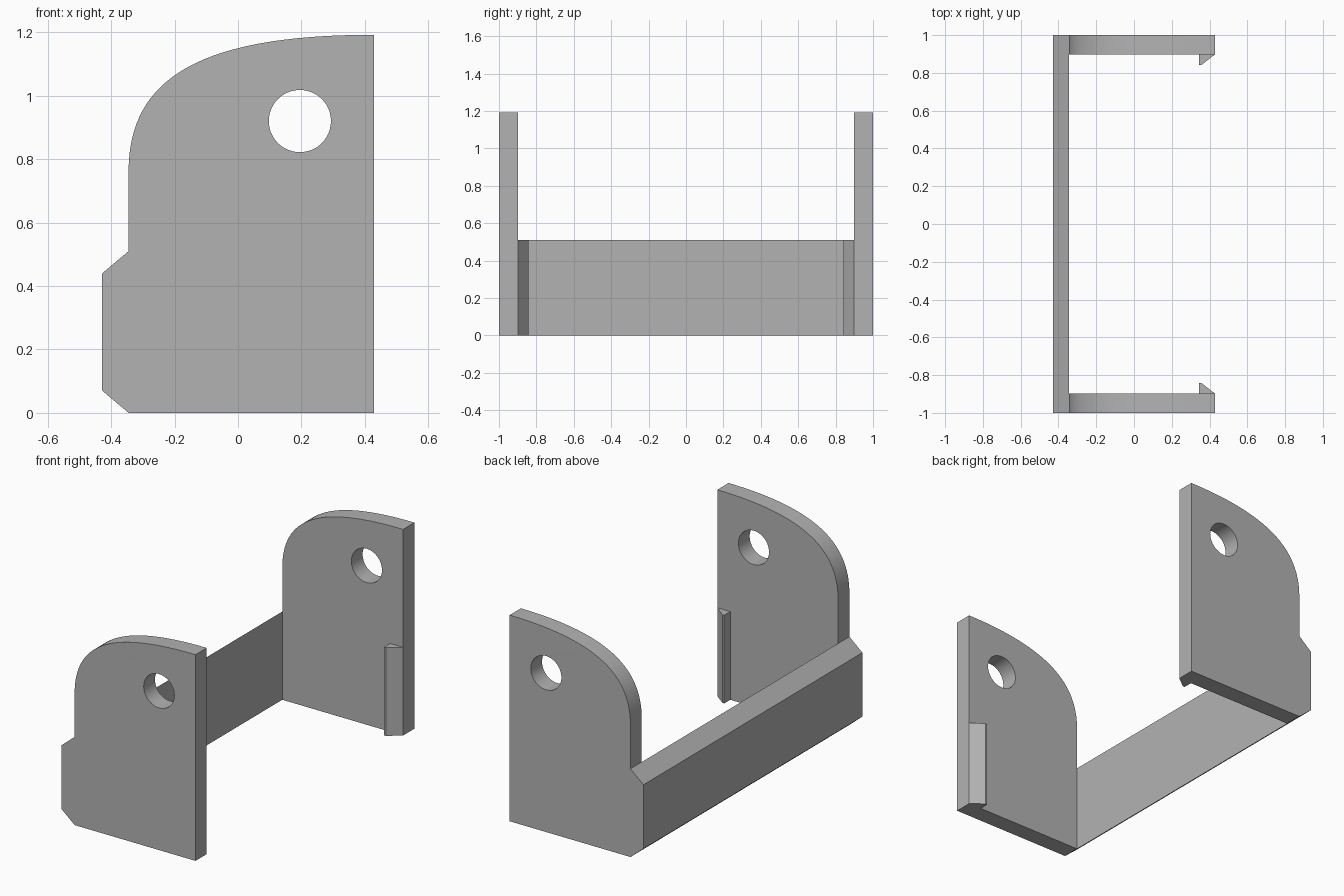
import bpy
import bmesh
import math
from mathutils import Vector
from mathutils.geometry import interpolate_bezier

cube = bpy.data.objects.get("Cube")
if cube:
    bpy.data.objects.remove(cube, do_unlink=True)

# Single grey finish
GREY = (0.45, 0.45, 0.45, 1)
grey = bpy.data.materials.new("plain grey")
grey.use_nodes = True
grey.diffuse_color = GREY
grey.node_tree.nodes["Principled BSDF"].inputs["Base Color"].default_value = GREY

# Main dimensions
BACK, INNER, FRONT = -0.428, -0.345, 0.428
TOP, BAR_TOP = 1.192, 0.51
OUT, IN = 1.0, 0.897
HOLE, RADIUS = (0.195, 0.92), 0.098


def finish(obj):
    """Weld, fix normals and shade with sharp edges kept."""
    bm = bmesh.new()
    bm.from_mesh(obj.data)
    bmesh.ops.remove_doubles(bm, verts=bm.verts, dist=1e-5)
    bmesh.ops.recalc_face_normals(bm, faces=bm.faces)
    bm.to_mesh(obj.data)
    bm.free()
    obj.data.materials.clear()
    obj.data.materials.append(grey)
    bpy.ops.object.select_all(action="DESELECT")
    obj.select_set(True)
    bpy.context.view_layer.objects.active = obj
    bpy.ops.object.shade_smooth_by_angle(angle=math.radians(25))


def extrude_outlines(name, loops, depth, place):
    """Fill flat outlines (later ones become holes), extrude, then place each vertex."""
    curve = bpy.data.curves.new(name, "CURVE")
    curve.dimensions = "2D"
    curve.fill_mode = "BOTH"
    curve.extrude = depth / 2
    for loop in loops:
        spline = curve.splines.new("POLY")
        spline.points.add(len(loop) - 1)
        for point, (u, v) in zip(spline.points, loop):
            point.co = (u, v, 0, 1)
        spline.use_cyclic_u = True
    temp = bpy.data.objects.new(name + "_outline", curve)
    bpy.context.collection.objects.link(temp)
    graph = bpy.context.evaluated_depsgraph_get()
    mesh = bpy.data.meshes.new_from_object(temp.evaluated_get(graph))
    bpy.data.objects.remove(temp, do_unlink=True)
    for vert in mesh.vertices:
        vert.co = place(vert.co)
    obj = bpy.data.objects.new(name, mesh)
    bpy.context.collection.objects.link(obj)
    finish(obj)


# Shared bar section, chamfered on its outer side
bar_section = [(INNER, 0), (BACK, 0.07), (BACK, 0.44), (INNER, BAR_TOP)]

# Side plate outline with swept upper corner and round hole
sweep = interpolate_bezier(Vector((INNER, 0.76)), Vector((INNER, 1.05)),
                           Vector((-0.13, TOP)), Vector((FRONT, TOP)), 32)
plate = bar_section + [(p.x, p.y) for p in sweep] + [(FRONT, 0)]
hole = [(HOLE[0] + RADIUS * math.cos(a), HOLE[1] + RADIUS * math.sin(a))
        for a in (math.tau * i / 48 for i in range(48))]

# Wedge-shaped clip on the inside of each plate
clip = [(FRONT, IN), (0.345, IN), (0.345, 0.842), (0.357, 0.842)]

for side, label in ((-1, "front"), (1, "back")):
    middle = side * (OUT + IN) / 2
    extrude_outlines(label + "_plate", [plate, hole], OUT - IN,
                     lambda c: (c.x, c.z + middle, c.y))
    extrude_outlines(label + "_clip", [clip], BAR_TOP,
                     lambda c: (c.x, c.y * side, c.z + BAR_TOP / 2))

# Cross bar joining the plates
extrude_outlines("cross_bar", [bar_section], 2 * IN, lambda c: (c.x, c.z, c.y))
